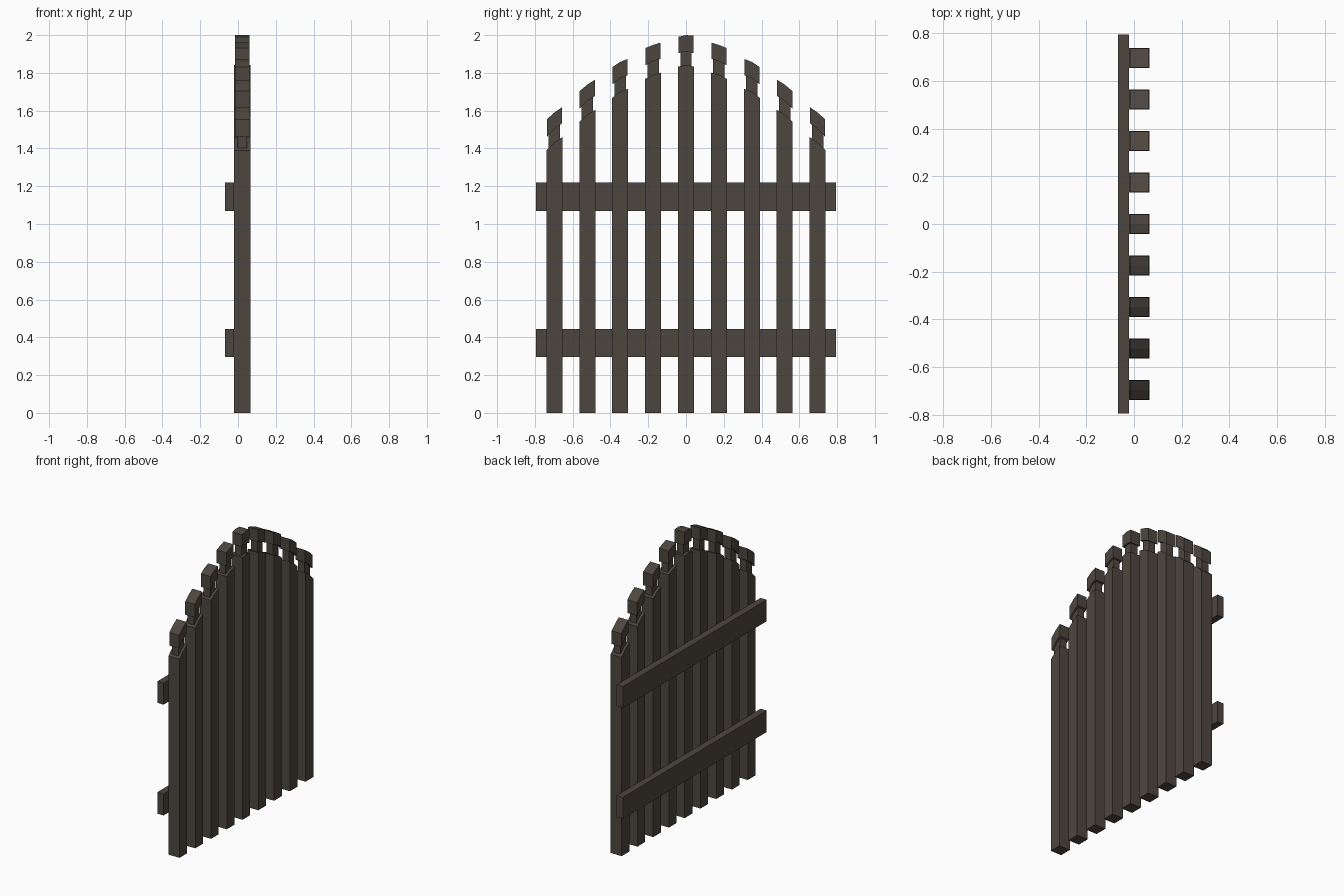
import bpy, bmesh

if "Cube" in bpy.data.objects:
    bpy.data.objects.remove(bpy.data.objects["Cube"])

wood = bpy.data.materials.new("dark_wood")
wood.diffuse_color = (0.075, 0.062, 0.05, 1)
wood.use_nodes = True
wood.node_tree.nodes["Principled BSDF"].inputs["Base Color"].default_value = wood.diffuse_color


def prism(name, profile, x0, x1):
    """Extrude a (y, z) outline along x."""
    bm = bmesh.new()
    face = bm.faces.new([bm.verts.new((x0, y, z)) for y, z in profile])
    ext = bmesh.ops.extrude_face_region(bm, geom=[face])
    verts = [g for g in ext["geom"] if isinstance(g, bmesh.types.BMVert)]
    bmesh.ops.translate(bm, verts=verts, vec=(x1 - x0, 0, 0))
    bmesh.ops.recalc_face_normals(bm, faces=bm.faces)
    me = bpy.data.meshes.new(name)
    bm.to_mesh(me)
    bm.free()
    me.materials.append(wood)
    ob = bpy.data.objects.new(name, me)
    bpy.context.collection.objects.link(ob)
    return ob


def block(name, yc, half, x0, x1, low, high, side):
    """Block whose ends follow sloped curves given as outer, middle, inner heights."""
    ys = [yc + side * half * t for t in (1, 0, -1)]
    prism(name, list(zip(ys, low)) + list(zip(ys, high))[::-1], x0, x1)


# Shoulder heights of each picket (outer, middle, inner), from the centre outwards
shoulders = [(1.833, 1.842, 1.833), (1.768, 1.79, 1.802), (1.668, 1.70, 1.716),
             (1.54, 1.58, 1.605), (1.39, 1.432, 1.46)]
SPACING = 0.1742

for i in range(-4, 5):
    side = -1 if i < 0 else 1
    yc = i * SPACING
    top = shoulders[abs(i)]
    n = i + 5
    cap_low = [z + 0.072 for z in top]
    cap_high = [z + 0.158 for z in top]
    cap_high[0] += 0.006
    # Picket shaft, narrow neck and cap
    block(f"picket_{n}", yc, 0.0425, -0.02, 0.065, (0, 0, 0), top, side)
    block(f"picket_neck_{n}", yc, 0.03, -0.002, 0.048,
          [z - 0.03 for z in top], [z + 0.09 for z in top], side)
    block(f"picket_cap_{n}", yc, 0.04, -0.015, 0.06, cap_low, cap_high, side)

# Two cross rails on the back
for name, z0 in (("lower_rail", 0.295), ("upper_rail", 1.07)):
    z1 = z0 + 0.15
    prism(name, [(-0.795, z0), (0.795, z0), (0.795, z1), (-0.795, z1)], -0.068, -0.02)
